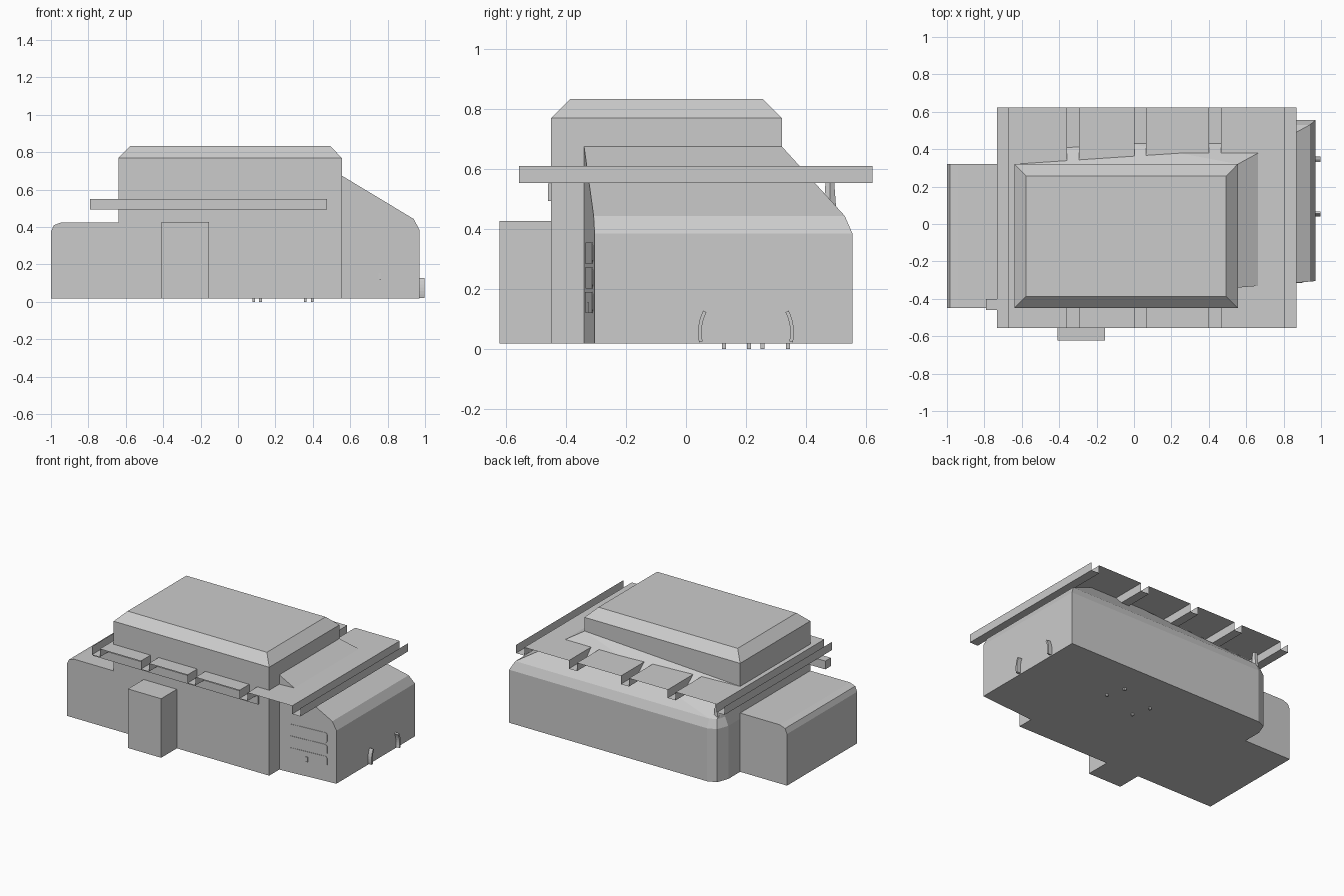
import bpy, bmesh, math

if "Cube" in bpy.data.objects:
    bpy.data.objects.remove(bpy.data.objects["Cube"])

grey = bpy.data.materials.new("plain_grey")
grey.diffuse_color = (0.6, 0.6, 0.6, 1)
grey.use_nodes = True
grey.node_tree.nodes["Principled BSDF"].inputs["Base Color"].default_value = grey.diffuse_color


def make(name, verts, faces, recalc=True):
    me = bpy.data.meshes.new(name)
    me.from_pydata(verts, [], faces)
    if recalc:
        bm = bmesh.new()
        bm.from_mesh(me)
        bmesh.ops.recalc_face_normals(bm, faces=bm.faces)
        bm.to_mesh(me)
        bm.free()
    me.materials.append(grey)
    ob = bpy.data.objects.new(name, me)
    bpy.context.collection.objects.link(ob)
    return ob


def loft(name, rings):
    """Closed solid through rings with equal point counts."""
    n = len(rings[0])
    verts = [p for r in rings for p in r]
    faces = [tuple(range(n)), tuple(range(len(verts) - n, len(verts)))]
    for k in range(len(rings) - 1):
        for i in range(n):
            j = (i + 1) % n
            faces.append((k * n + i, k * n + j, (k + 1) * n + j, (k + 1) * n + i))
    return make(name, verts, faces)


def rect(x0, x1, y0, y1, z):
    return [(x0, y0, z), (x1, y0, z), (x1, y1, z), (x0, y1, z)]


def box(name, x0, x1, y0, y1, z0, z1):
    return loft(name, [rect(x0, x1, y0, y1, z0), rect(x0, x1, y0, y1, z1)])


BASE = 0.017

# Main cabin with bevelled flat roof
loft("cabin", [rect(-.64, .555, -.45, .32, BASE), rect(-.64, .555, -.45, .32, .77),
               rect(-.577, .493, -.387, .257, .833)])

# Low block on the left with a rounded outer top edge
profile = [(-1, BASE), (-.64, BASE), (-.64, .425), (-.945, .425), (-.985, .41), (-1, .375)]
loft("left_block", [[(x, y, z) for x, z in profile] for y in (-.45, .32)])

# Box on the front wall
box("front_box", -.41, -.155, -.622, -.45, BASE, .427)

# Wrap-around annex on the right and back with a sloping roof
plan = [(.97, -.305), (.97, .555), (-.55, .555), (-.61, .53), (-.64, .45), (-.64, .32)]
eave = [(.94, -.308), (.94, .53), (-.55, .53), (-.595, .51), (-.615, .45)]
verts = [(.555, -.34, BASE)]
verts += [(x, y, BASE) for x, y in plan]              # 1-6
verts += [(x, y, .385) for x, y in plan]              # 7-12
verts += [(x, y, .443) for x, y in eave]              # 13-17
verts += [(.555, -.34, .675), (.555, .32, .675), (-.64, .32, .61), (.555, .32, BASE)]  # 18-21
faces = [(0, 1, 7, 13, 18), (12, 11, 17, 20), (0, 1, 2, 3, 4, 5, 6, 21),
         (18, 13, 14, 19), (19, 14, 15), (19, 15, 20), (20, 15, 16), (20, 16, 17),
         (0, 18, 19, 21), (6, 12, 20, 19, 21)]
faces += [(i, i + 1, i + 7, i + 6) for i in range(1, 6)]
faces += [(i, i + 1, i + 7, i + 6) for i in range(7, 11)]
make("annex", verts, faces)

# Thin roof sheet folded into five channels
LOW, HIGH = .553, .61
fold = []
for a, b in ((-.733, -.672), (-.357, -.295), (.002, .064), (.402, .464), (.806, .869)):
    fold += [(a, HIGH), (a, LOW), (b, LOW), (b, HIGH)]
sheet = [(x, y, z) for x, z in fold for y in (-.557, .623)]
make("folded_sheet", sheet,
     [(2 * i, 2 * i + 2, 2 * i + 3, 2 * i + 1) for i in range(len(fold) - 1)], False)

# Beam under the front of the sheet
box("front_beam", -.79, .475, -.46, -.40, .493, .551)

# Small tapered vent post at the back left corner
post = []
for r, z in ((.03, .40), (.017, .553)):
    post.append([(-.58 + r * math.cos(t * math.pi / 3), .48 + r * math.sin(t * math.pi / 3), z)
                 for t in range(6)])
loft("vent_post", post)

# Louvre plates on the angled wall of the annex
def wall_y(x):
    return -.34 + (x - .555) * .035 / .415


for k in range(3):
    z0 = .12 + k * .082
    z1, x0, x1, c = z0 + .07, .625, .905, .012
    out = [(x0 + c, z0), (x1 - c, z0), (x1, z0 + c), (x1, z1 - c),
           (x1 - c, z1), (x0 + c, z1), (x0, z1 - c), (x0, z0 + c)]
    loft("louvre_%d" % (k + 1), [[(x, wall_y(x) + d, z) for x, z in out] for d in (.003, -.003)])
box("louvre_catch", .75, .764, -.331, -.32, .12, .155)

# Two thin arched trims on the right end
for name, a0, a1 in (("left_arch_trim", 153, 192), ("right_arch_trim", -12, 27)):
    rings = []
    for s in range(7):
        a = math.radians(a0 + (a1 - a0) * s / 6)
        c, n = math.cos(a), math.sin(a)
        rings.append([(x, .2 + r * c, .055 + r * n)
                      for r, x in ((.148, .965), (.160, .965), (.160, .998), (.148, .998))])
    loft(name, rings)

# Four small feet
for k, (x, y) in enumerate(((.085, .255), (.12, .127), (.36, .34), (.397, .21))):
    box("foot_%d" % (k + 1), x - .007, x + .007, y - .007, y + .007, 0, .03)
